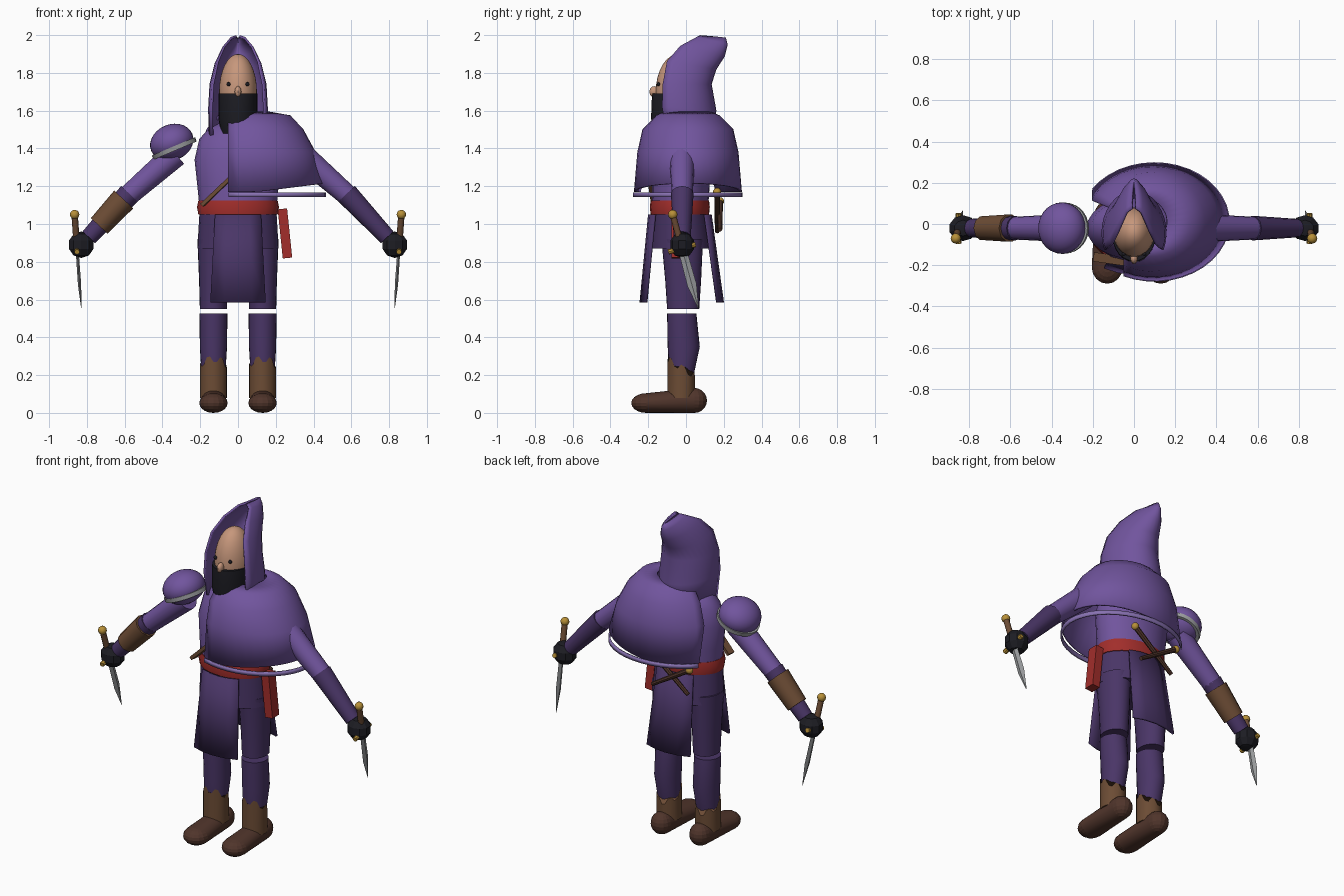
import bpy, bmesh
from math import pi, sin, cos, acos, radians
from mathutils import Vector, Matrix

cube = bpy.data.objects.get("Cube")
if cube:
    bpy.data.objects.remove(cube, do_unlink=True)


def material(name, r, g, b):
    m = bpy.data.materials.new(name)
    m.use_nodes = True
    m.diffuse_color = (r, g, b, 1)
    node = next(n for n in m.node_tree.nodes if n.type == 'BSDF_PRINCIPLED')
    node.inputs["Base Color"].default_value = (r, g, b, 1)
    node.inputs["Roughness"].default_value = 0.8
    return m


PURPLE = material("purple cloth", .165, .09, .34)
DARK = material("dark purple cloth", .068, .036, .135)
TRIM = material("lavender trim", .25, .17, .45)
SKIN = material("skin", .57, .31, .2)
LEATHER = material("brown leather", .15, .072, .035)
SHOE = material("dark brown leather", .08, .035, .024)
RED = material("red sash", .36, .027, .024)
BLACK = material("black cloth", .012, .012, .017)
STEEL = material("steel", .33, .34, .35)
GOLD = material("gold", .48, .28, .04)


def finish(name, bm, mat, angle=40, thickness=0):
    bmesh.ops.recalc_face_normals(bm, faces=bm.faces)
    me = bpy.data.meshes.new(name)
    bm.to_mesh(me)
    bm.free()
    me.materials.append(mat)
    for p in me.polygons:
        p.use_smooth = True
    me.set_sharp_from_angle(angle=radians(angle))
    ob = bpy.data.objects.new(name, me)
    bpy.context.collection.objects.link(ob)
    if thickness:
        mod = ob.modifiers.new("thickness", 'SOLIDIFY')
        mod.thickness = thickness
        mod.offset = 0
    return ob


def sheet(name, rows, mat, closed=False, thickness=0, angle=40):
    """Skin a list of equal-length point rows; closed rows also get caps."""
    bm = bmesh.new()
    grid = [[bm.verts.new(p) for p in row] for row in rows]
    n = len(grid[0])
    for a, b in zip(grid, grid[1:]):
        for i in range(n if closed else n - 1):
            j = (i + 1) % n
            bm.faces.new((a[i], a[j], b[j], b[i]))
    if closed:
        bm.faces.new(grid[0])
        bm.faces.new(grid[-1])
    return finish(name, bm, mat, angle, thickness)


def loft(name, rings, mat, x=0, n=24):
    """Stack ellipses given as (z, x radius, front y, back y)."""
    rows = [[(x + rx * cos(2 * pi * i / n),
              (f + b) / 2 + (b - f) / 2 * sin(2 * pi * i / n), z) for i in range(n)]
            for z, rx, f, b in rings]
    return sheet(name, rows, mat, True)


def tube(name, p, q, r1, r2, mat, n=16):
    p, q = Vector(p), Vector(q)
    bm = bmesh.new()
    rot = (q - p).to_track_quat('Z', 'Y').to_matrix().to_4x4()
    bmesh.ops.create_cone(bm, cap_ends=True, segments=n, radius1=r1, radius2=r2,
                          depth=(q - p).length,
                          matrix=Matrix.Translation((p + q) / 2) @ rot)
    return finish(name, bm, mat)


def ball(name, c, size, mat, n=20, angle=40):
    bm = bmesh.new()
    bmesh.ops.create_uvsphere(bm, u_segments=n, v_segments=n // 2, radius=1,
                              matrix=Matrix.LocRotScale(Vector(c), None, Vector(size)))
    return finish(name, bm, mat, angle)


def block(name, p, q, width, depth, mat):
    """Flat bar from p to q."""
    p, q = Vector(p), Vector(q)
    bm = bmesh.new()
    rot = (q - p).to_track_quat('Z', 'Y')
    bmesh.ops.create_cube(bm, size=1, matrix=Matrix.LocRotScale(
        (p + q) / 2, rot, Vector((width, depth, (q - p).length))))
    return finish(name, bm, mat)


def mix(a, b, t):
    return a + (b - a) * t


# Torso, belt and hips
loft("torso", [(1.05, .2, -.18, .115), (1.2, .215, -.18, .125), (1.34, .23, -.17, .13),
               (1.45, .205, -.14, .12), (1.5, .16, -.11, .1), (1.54, .09, -.08, .08)], PURPLE)
loft("belt", [(1.05, .21, -.187, .122), (1.09, .217, -.192, .126), (1.125, .21, -.187, .122)], RED)
loft("tunic_skirt", [(.87, .215, -.185, .135), (1.06, .204, -.18, .115)], DARK)
block("sash_end", (.235, -.045, 1.08), (.262, -.045, .82), .065, .05, RED)
block("chest_strap", (-.19, -.16, 1.1), (.02, -.19, 1.3), .045, .02, LEATHER)


# Hanging front and back panels
def panel(name, top, bottom):
    side = 1 if bottom > 0 else -1
    rows = []
    for t in (0, .5, 1):
        w, y, z = mix(.12, .145, t), mix(top, bottom, t), mix(1.05, .585, t)
        rows.append([(w * u, y - side * .03 * u * u, z) for u in (-1, -.5, 0, .5, 1)])
    sheet(name, rows, DARK, thickness=.012)


panel("front_panel", -.195, -.24)
panel("back_panel", .13, .195)

# Head, mask, eyes and nose
ball("head", (0, -.04, 1.7), (.1, .12, .2), SKIN, 32)
loft("face_mask", [(1.48, .09, -.17, .06), (1.56, .104, -.185, .07), (1.69, .104, -.18, .07)], BLACK)
ball("nose", (0, -.168, 1.7), (.018, .026, .03), SKIN, 12)
for s, side in ((1, "left"), (-1, "right")):
    ball(side + "_eye", (s * .05, -.146, 1.74), (.011, .009, .011), BLACK, 10)

# Pointed hood: front z, front y, back z, back y, half width
hood = []
for zf, yf, zb, yb, w in ((1.47, -.1, 1.47, .13, .15), (1.62, -.125, 1.6, .155, .152),
                          (1.74, -.122, 1.74, .13, .145), (1.86, -.1, 1.82, .155, .118),
                          (1.94, -.03, 1.89, .2, .08), (1.985, .055, 1.95, .215, .038),
                          (1.994, .075, 1.985, .205, .008)):
    row = []
    for i in range(-10, 11):
        a = i / 10 * 2
        f = (1 - cos(a)) / (1 - cos(2))
        row.append((w * sin(a), mix(yb, yf, f), mix(zb, zf, f)))
    hood.append(row)
sheet("hood", hood, PURPLE, thickness=.012, angle=60)


# Shoulder cape over the left side: height, centre x, x radius, y radius
def cape_row(z, cx, rx, ry, arch=0):
    start = -acos(max(-.9, (-.05 - cx) / rx))
    end = acos(max(-.93, (-.2 - cx) / rx))
    angles = [mix(start, end, i / 28) for i in range(29)]
    return [(cx + rx * cos(a), .01 + ry * sin(a), z + arch * max(0, cos(a))) for a in angles]


sheet("cape", [cape_row(1.59, .03, .13, .12), cape_row(1.57, .08, .195, .165),
               cape_row(1.5, .08, .26, .235), cape_row(1.38, .09, .315, .262),
               cape_row(1.17, .1, .355, .28, .045)], PURPLE, thickness=.012, angle=60)
sheet("cape_trim", [cape_row(1.168, .1, .36, .285), cape_row(1.143, .1, .36, .285)],
      TRIM, thickness=.01)


def dagger(name, pommel, tip):
    pommel, tip = Vector(pommel), Vector(tip)

    def at(t):
        return pommel.lerp(tip, t)
    ball(name + "_pommel", pommel, (.025, .025, .025), GOLD, 12)
    tube(name + "_grip", pommel, at(.38), .017, .017, LEATHER, 10)
    axis = (tip - pommel).normalized()
    wide = axis.cross(Vector((1, 0, 0))).normalized()
    thin = axis.cross(wide)
    guard = at(.36)
    tube(name + "_guard", guard - wide * .075, guard + wide * .075, .014, .014, GOLD, 8)
    rows = [[at(t) + wide * w, at(t) + thin * w * .35, at(t) - wide * w, at(t) - thin * w * .35]
            for t, w in ((.36, .022), (.75, .025), (1, .002))]
    sheet(name + "_blade", rows, STEEL, True, angle=20)


# Arms, hands, daggers, legs and shoes on both sides
Y = -.02
for s, side in ((1, "left"), (-1, "right")):
    def arm(x, z):
        return (s * x, Y, z)
    tube(side + "_upper_arm", arm(.33, 1.37), arm(.61, 1.125), .068, .054, PURPLE)
    tube(side + "_forearm", arm(.575, 1.16), arm(.79, .93), .06, .045, DARK, 12)
    ball(side + "_hand", arm(.83, .89), (.072, .066, .07), BLACK, 10, 15)
    dagger(side + "_dagger", (s * .865, -.07, 1.05), (s * .83, .065, .555))

    x = s * .13
    loft(side + "_thigh", [(.55, .072, -.1, .07), (.7, .076, -.11, .08), (.92, .085, -.13, .09)], DARK, x)
    loft(side + "_shin", [(.14, .06, -.08, .035), (.22, .064, -.09, .045), (.35, .072, -.097, .073),
                          (.525, .074, -.1, .055)], DARK, x)
    # Boot shaft with a ragged top that drops toward the heel
    rows = []
    for top in (False, True):
        row = []
        for i in range(24):
            a = 2 * pi * i / 24
            z = .24 - .045 * sin(a) + (.015 if i % 4 < 2 else -.015) if top else .08
            row.append((x + .071 * cos(a), -.025 + .073 * sin(a), z))
        rows.append(row)
    sheet(side + "_boot_shaft", rows, LEATHER, True)
    # Shoe: hull around a heel ball and a wider, lower toe ball
    bm = bmesh.new()
    for y, size in ((.045, (.062, .066, .066)), (-.21, (.075, .08, .052))):
        bmesh.ops.create_uvsphere(bm, u_segments=16, v_segments=10, radius=1,
                                  matrix=Matrix.LocRotScale(Vector((x, y, size[2])), None, Vector(size)))
    hull = bmesh.ops.convex_hull(bm, input=bm.verts)
    inner = [v for v in hull["geom_interior"] if isinstance(v, bmesh.types.BMVert)]
    bmesh.ops.delete(bm, geom=inner, context='VERTS')
    finish(side + "_shoe", bm, SHOE, 50)

# Right bracer and shoulder guard
tube("right_bracer", (-.605, Y, 1.13), (-.735, Y, .99), .069, .06, LEATHER, 10)
tilt = Vector((-.39, 0, .92))
base = Vector((-.337, Y, 1.4))
tube("shoulder_guard_trim", base - tilt * .012, base + tilt * .012, .123, .125, STEEL, 28)
dome = ball("shoulder_guard", (0, 0, 0), (.118, .125, .095), PURPLE, 28)
dome.rotation_euler.y = radians(-23)
dome.location = base + tilt * .035

# Crossed knives tucked into the back of the belt
for name, p, q in (("back_knife_a", (.13, .165, 1.17), (-.13, .165, .96)),
                   ("back_knife_b", (-.15, .18, 1.12), (.1, .18, .97))):
    tube(name + "_handle", p, q, .016, .012, SHOE, 8)
    ball(name + "_pommel", p, (.022, .022, .022), GOLD, 10)
